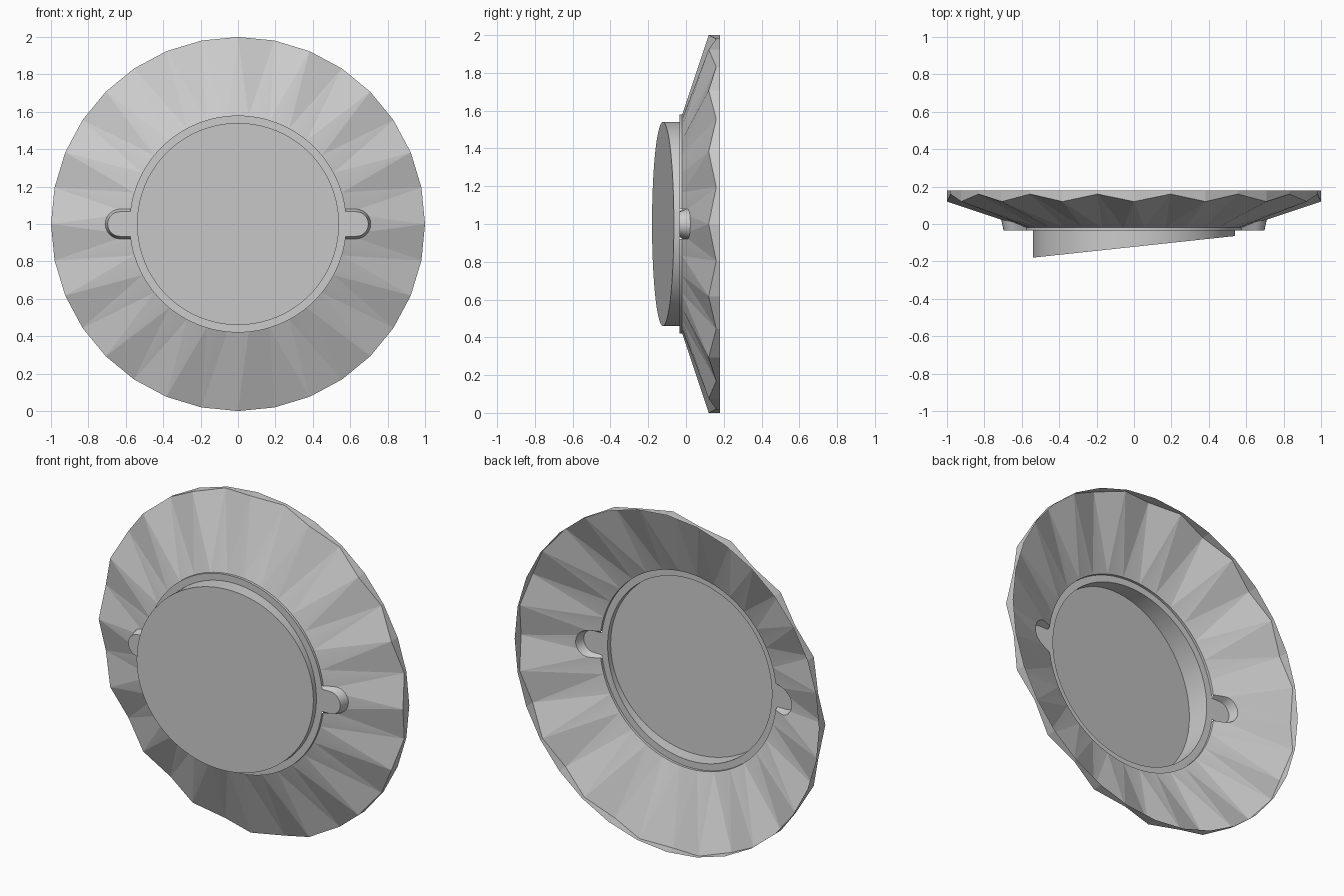
import bpy, bmesh
from math import sin, cos, pi, sqrt
from mathutils import Vector
from mathutils.bvhtree import BVHTree

if "Cube" in bpy.data.objects:
    bpy.data.objects.remove(bpy.data.objects["Cube"])

N_OUT, SUB = 32, 4            # rim sides, inner segments per rim side
N = N_OUT * SUB
R_IN, R_TUBE = 0.58, 0.54
Y_RIM, Y_LIP = 0.18, -0.035


def polar(r, t, y):
    return Vector((r * sin(t), y, 1 + r * cos(t)))


def ring(bm, r, n, y):
    """Circle of vertices in the xz plane; y is a number or function of (index, x)."""
    out = []
    for i in range(n):
        t = 2 * pi * i / n
        out.append(bm.verts.new(polar(r, t, y(i, r * sin(t)) if callable(y) else y)))
    return out


def bridge(bm, a, b, closed=True):
    n = len(a)
    for i in range(n if closed else n - 1):
        j = (i + 1) % n
        bm.faces.new((a[i], a[j], b[j], b[i]))


def finish(bm, name, smooth=False):
    bmesh.ops.recalc_face_normals(bm, faces=bm.faces)
    me = bpy.data.meshes.new(name)
    bm.to_mesh(me)
    bm.free()
    ob = bpy.data.objects.new(name, me)
    bpy.context.collection.objects.link(ob)
    if smooth:
        bpy.ops.object.select_all(action='DESELECT')
        ob.select_set(True)
        bpy.context.view_layer.objects.active = ob
        bpy.ops.object.shade_smooth_by_angle(angle=0.5)
    return ob


def stadium(side, r, end):
    """Outline of a side tab: straight flanks with a round outer end."""
    x0 = sqrt(R_IN ** 2 - r * r)
    pts = [(x0, -r)]
    pts += [(end - r + r * cos(a), r * sin(a)) for a in [pi * (k / 12 - 0.5) for k in range(13)]]
    pts.append((x0, r))
    return [(side * x, 1 + z) for x, z in pts]


# fluted dish: rim zigzags between ridges and valleys, inner edge is round
bm = bmesh.new()
back = ring(bm, 1.0, N_OUT, Y_RIM)
front = ring(bm, 1.0, N_OUT, lambda i, x: 0.16 if i % 2 else 0.12)
inner = ring(bm, R_IN, N, -0.02)
lip = ring(bm, R_IN, N, Y_LIP)
bridge(bm, back, front)
half = SUB // 2
for i in range(N_OUT):
    for k in range(-half, half):
        bm.faces.new((front[i], inner[(i * SUB + k) % N], inner[(i * SUB + k + 1) % N]))
    bm.faces.new((front[i], front[(i + 1) % N_OUT], inner[(i * SUB + half) % N]))
bridge(bm, inner, lip)
tree = BVHTree.FromBMesh(bm)

# openings behind the side tabs
for side in (1, -1):
    outline = stadium(side, 0.08, 0.71)
    mid = Vector((side * 0.62, 0, 1))
    planes = []
    for (xa, za), (xb, zb) in zip(outline, outline[1:]):
        co = Vector((xa, 0, za))
        no = Vector((zb - za, 0, xa - xb)).normalized()
        if (mid - co).dot(no) > 0:
            no = -no
        planes.append((co, no))
    for co, no in planes:
        fs = [f for f in bm.faces if min(v.co.x * side for v in f.verts) > 0.5
              and abs(f.calc_center_median().z - 1) < 0.3]
        geom = set(fs)
        for f in fs:
            geom.update(f.edges)
            geom.update(f.verts)
        bmesh.ops.bisect_plane(bm, geom=list(geom), plane_co=co, plane_no=no, dist=1e-5)
    inside = [f for f in bm.faces if f.calc_center_median().x * side > 0.5 and
              all((f.calc_center_median() - co).dot(no) < 1e-5 for co, no in planes)]
    bmesh.ops.delete(bm, geom=inside, context='FACES')
finish(bm, "fluted_dish")

# side tabs: drafted wall up to a flat cap
for side, label in ((1, "right"), (-1, "left")):
    bm = bmesh.new()
    base, top = [], []
    for (xa, za), (xb, zb) in zip(stadium(side, 0.08, 0.71), stadium(side, 0.066, 0.697)):
        hit = tree.ray_cast(Vector((xa, -1, za)), Vector((0, 1, 0)))[0]
        base.append(bm.verts.new((xa, hit.y if hit else -0.02, za)))
        top.append(bm.verts.new((xb, Y_LIP, zb)))
    bridge(bm, base, top, closed=False)
    bm.faces.new(top)
    finish(bm, label + "_tab", True)

# flat collar between dish and centre drum
bm = bmesh.new()
bridge(bm, ring(bm, R_IN, N, Y_LIP), ring(bm, R_TUBE, N, Y_LIP))
finish(bm, "collar")

# centre drum, open at the back, with a slanted front face
bm = bmesh.new()
open_end = ring(bm, R_TUBE, N, Y_LIP)
slant = ring(bm, R_TUBE, N, lambda i, x: -0.122 + 0.107 * x)
bridge(bm, open_end, slant)
bm.faces.new(slant)
finish(bm, "slanted_drum", True)
